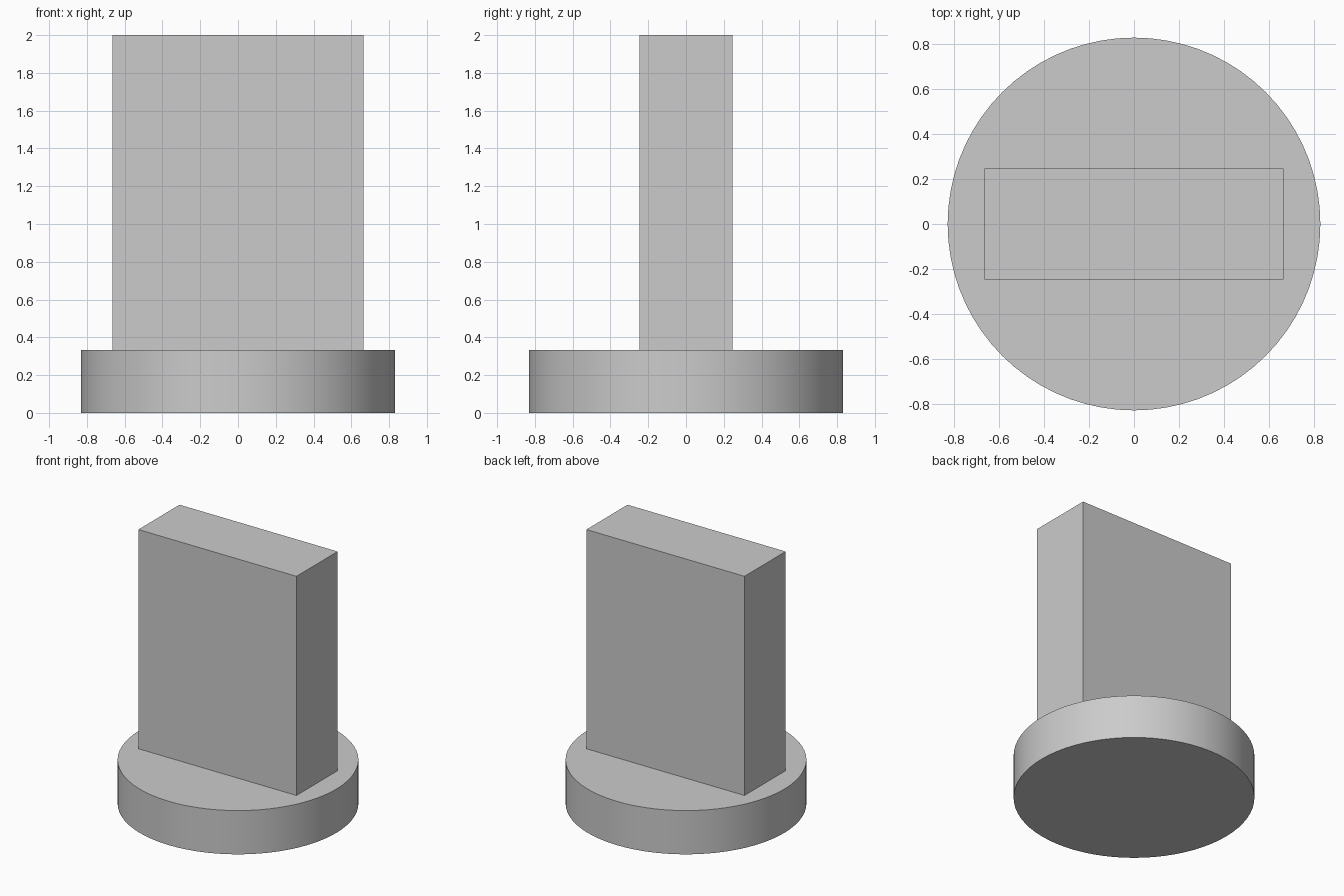
import bpy

cube = bpy.data.objects.get("Cube")
if cube:
    bpy.data.objects.remove(cube, do_unlink=True)

BASE_RADIUS, BASE_HEIGHT = 0.83, 0.333
SLAB_WIDTH, SLAB_DEPTH, TOTAL_HEIGHT = 1.33, 0.494, 2.0

# Single light grey material
grey = bpy.data.materials.new("light_grey")
grey.use_nodes = True
colour = (0.6, 0.6, 0.6, 1)
grey.diffuse_color = colour
grey.node_tree.nodes["Principled BSDF"].inputs["Base Color"].default_value = colour

# Round base with smooth side and sharp rims
bpy.ops.mesh.primitive_cylinder_add(vertices=72, radius=BASE_RADIUS, depth=BASE_HEIGHT,
                                    location=(0, 0, BASE_HEIGHT / 2))
base = bpy.context.object
base.name = "round_base"
base.data.materials.append(grey)
bpy.ops.object.shade_smooth_by_angle()

# Upright slab standing on the base
slab_height = TOTAL_HEIGHT - BASE_HEIGHT
bpy.ops.mesh.primitive_cube_add(size=1, location=(0, 0, BASE_HEIGHT + slab_height / 2))
slab = bpy.context.object
slab.name = "upright_slab"
slab.scale = (SLAB_WIDTH, SLAB_DEPTH, slab_height)
bpy.ops.object.transform_apply(location=False, rotation=False, scale=True)
slab.data.materials.append(grey)
